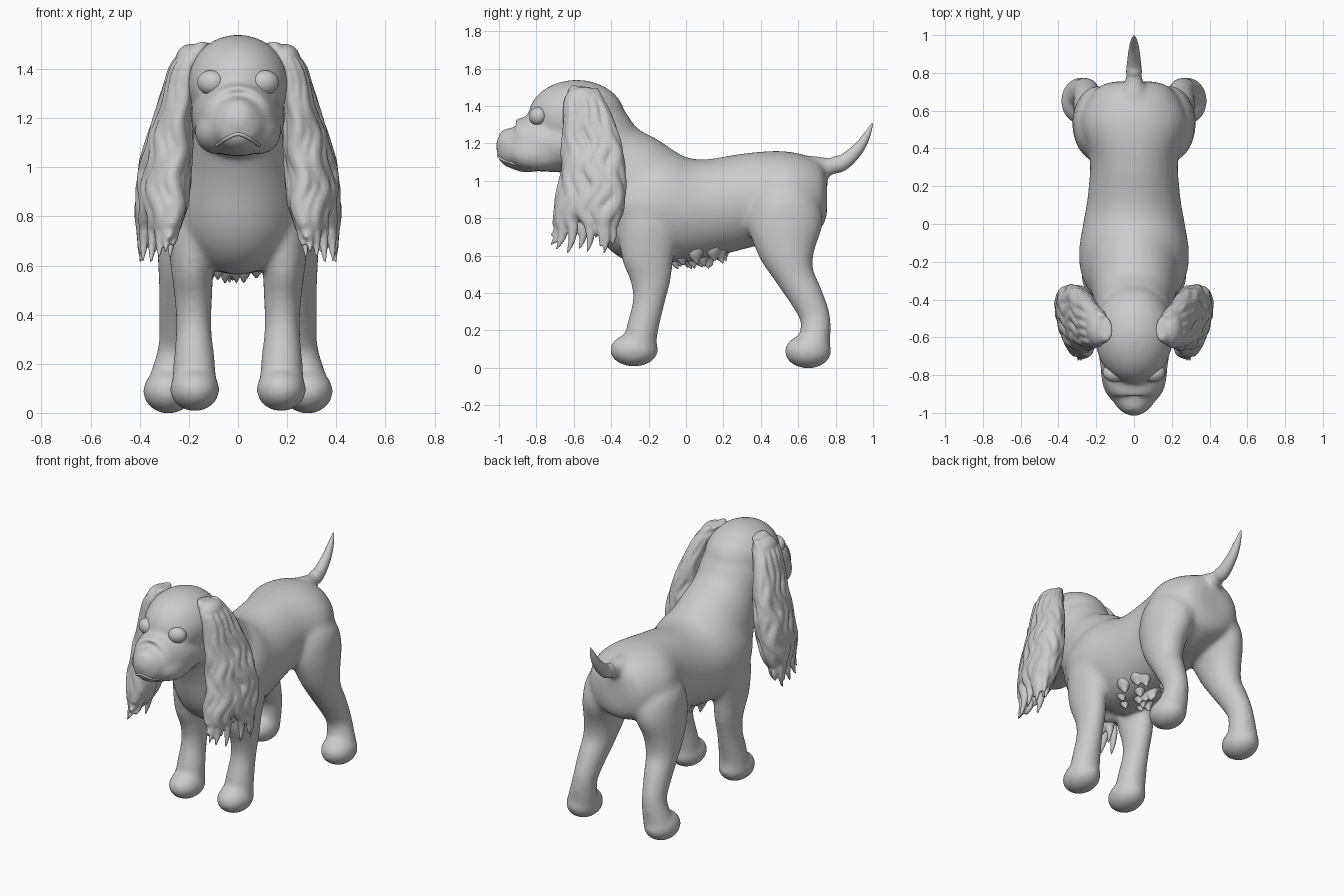
import bpy, bmesh, math, random
from mathutils import Vector, Matrix

if "Cube" in bpy.data.objects:
    bpy.data.objects.remove(bpy.data.objects["Cube"])

random.seed(4)


def smooth_rows(rows, n=5):
    """Catmull-Rom interpolation of ring rows (x, y, z, half width, half depth)."""
    out = []
    for i in range(len(rows) - 1):
        a, b = rows[max(i - 1, 0)], rows[i]
        c, d = rows[i + 1], rows[min(i + 2, len(rows) - 1)]
        for k in range(n):
            t = k / n
            out.append([0.5 * (2 * q + (r - p) * t + (2 * p - 5 * q + 4 * r - s) * t * t
                               + (3 * q - p - 3 * r + s) * t ** 3)
                        for p, q, r, s in zip(a, b, c, d)])
    return out + [list(rows[-1])]


def tube(bm, rows, side=1, sides=32, n=5):
    """Closed loft; rings stay square to the path in the y-z plane."""
    rows = smooth_rows(rows, n)
    rings = []
    for i, (x, y, z, rx, rd) in enumerate(rows):
        p, q = rows[max(i - 1, 0)], rows[min(i + 1, len(rows) - 1)]
        t = Vector((0, q[1] - p[1], q[2] - p[2])).normalized()
        v = Vector((0, -t.z, t.y))
        rings.append([bm.verts.new(Vector((side * (x + max(rx, .003) * math.cos(a)), y, z))
                                   + v * max(rd, .003) * math.sin(a))
                      for a in (2 * math.pi * k / sides for k in range(sides))])
    for r0, r1 in zip(rings, rings[1:]):
        for k in range(sides):
            j = (k + 1) % sides
            bm.faces.new((r0[k], r0[j], r1[j], r1[k]))
    bm.faces.new(rings[0][::-1])
    bm.faces.new(rings[-1])


def ball(bm, loc, radii, yaw=0):
    m = (Matrix.Translation(loc) @ Matrix.Rotation(yaw, 4, 'Z')
         @ Matrix.Diagonal((*radii, 1)))
    bmesh.ops.create_uvsphere(bm, u_segments=32, v_segments=20, radius=1, matrix=m)


def finish(bm, name, voxel=None, iterations=6):
    bmesh.ops.recalc_face_normals(bm, faces=bm.faces)
    for f in bm.faces:
        f.smooth = True
    me = bpy.data.meshes.new(name)
    bm.to_mesh(me)
    bm.free()
    ob = bpy.data.objects.new(name, me)
    bpy.context.collection.objects.link(ob)
    if voxel:
        r = ob.modifiers.new("Fuse", 'REMESH')
        r.mode, r.voxel_size, r.use_smooth_shade = 'VOXEL', voxel, True
        s = ob.modifiers.new("Soften", 'SMOOTH')
        s.factor, s.iterations = 0.5, iterations
    return ob


# Body: trunk, neck, head, tail root and legs fused into one skin
bm = bmesh.new()
tube(bm, [(0, .755, .92, .10, .09), (0, .715, .92, .20, .18), (0, .55, .92, .282, .238),
          (0, .35, .90, .235, .25), (0, .15, .86, .245, .259), (0, 0, .845, .27, .281),
          (0, -.15, .86, .292, .295), (0, -.28, .85, .275, .25), (0, -.38, .82, .21, .18),
          (0, -.43, .80, .10, .09)])
tube(bm, [(0, -.10, .80, .24, .30), (0, -.20, .88, .265, .325), (0, -.32, 1.03, .23, .265),
          (0, -.42, 1.15, .205, .21), (0, -.50, 1.28, .20, .195), (0, -.54, 1.36, .17, .16)])
ball(bm, (0, -.585, 1.342), (.209, .26, .198))
ball(bm, (0, -.65, 1.33), (.195, .18, .15))
tube(bm, [(0, -.50, 1.22, .16, .14), (0, -.60, 1.20, .192, .155), (0, -.75, 1.20, .18, .152),
          (0, -.85, 1.20, .155, .142), (0, -.92, 1.19, .12, .128), (0, -.965, 1.21, .088, .088),
          (0, -.99, 1.222, .06, .062), (0, -1.006, 1.228, .04, .042)])
ball(bm, (0, -.85, 1.10), (.11, .10, .056))

fore = [(.15, -.17, .97, .08, .10), (.175, -.19, .80, .112, .165), (.187, -.205, .62, .09, .146),
        (.182, -.19, .48, .078, .112), (.18, -.20, .35, .072, .086), (.178, -.235, .20, .086, .086),
        (.178, -.25, .10, .09, .09)]
hind = [(.10, .54, 1.04, .08, .08), (.16, .53, .92, .14, .17), (.188, .53, .78, .136, .203),
        (.215, .54, .63, .111, .158), (.228, .578, .50, .094, .108), (.24, .638, .39, .083, .093),
        (.252, .69, .27, .073, .082), (.27, .69, .16, .088, .083), (.28, .68, .09, .092, .085)]
for s in (1, -1):
    tube(bm, fore, s)
    ball(bm, (s * .176, -.278, .095), (.102, .131, .089))
    tube(bm, hind, s)
    ball(bm, (s * .283, .652, .088), (.105, .126, .092))
    # hanging upper lips
    ball(bm, (s * .085, -.785, 1.145), (.091, .16, .094))
    ball(bm, (s * .05, -.87, 1.165), (.07, .105, .065))
tail = [(0, .56, 1.05, .10, .08), (0, .68, 1.07, .075, .065), (0, .75, 1.072, .05, .053),
        (0, .80, 1.085, .041, .045), (0, .85, 1.105, .037, .041), (0, .92, 1.17, .029, .031),
        (0, .965, 1.24, .019, .02), (0, .997, 1.308, .004, .004)]
tube(bm, tail[:5])
body = finish(bm, "body", .0125, 24)

# Tail tip, emerging from the fused root
bm = bmesh.new()
tube(bm, [(0, .74, 1.07, .03, .03)] + tail[3:], sides=20)
finish(bm, "tail")

# Eyes
bm = bmesh.new()
for s in (1, -1):
    ball(bm, (s * .11, -.792, 1.345), (.057, .045, .05), s * .35)
finish(bm, "eyes")

# Mouth: fine lip line in a downturned arc, laid on the muzzle surface
bpy.context.view_layer.update()
bm = bmesh.new()
for k in range(-14, 15):
    t = k / 14
    spot = Vector((.085 * t, -2, 1.135 - .045 * abs(t) ** 1.5))
    hit, loc, *_ = body.ray_cast(spot, Vector((0, 1, 0)),
                                 depsgraph=bpy.context.evaluated_depsgraph_get())
    if hit:
        ball(bm, loc, (.009, .009, .008))
finish(bm, "mouth", .005, 3)

# Ears: a broad flap covered with wavy tapering locks
flap = [(.135, -.555, 1.505, .022, .05), (.165, -.555, 1.485, .045, .08), (.21, -.54, 1.42, .055, .10),
        (.24, -.52, 1.32, .05, .115), (.268, -.50, 1.18, .056, .128), (.298, -.495, 1.0, .070, .138),
        (.312, -.52, .84, .066, .15), (.322, -.54, .75, .05, .14)]
spine = smooth_rows(flap, 4)
locks = 14
phases = [(random.uniform(0, 6.3), random.uniform(-.045, .04), random.uniform(.85, 1.25))
          for _ in range(locks)]
for s, name in ((1, "left_ear"), (-1, "right_ear")):
    bm = bmesh.new()
    tube(bm, flap[:-1] + [(.318, -.53, .78, .04, .11)], s)
    ball(bm, (s * .19, -.55, 1.435), (.065, .098, .068))
    for i, (ph, drop, fat) in enumerate(phases):
        a0 = math.tau * i / locks
        # middle and outer locks hang lowest
        drop += .035 * math.cos(a0) - .05 * abs(math.sin(a0)) + .02
        path = []
        for k, (x, y, z, rx, ry) in enumerate(spine[7:]):
            u = k / (len(spine) - 8)
            a = a0 + .2 * math.sin(z * 27 + ph * .35) * min(1, u * 2)
            r = fat * (.012 + .031 * min(1, u * 1.8)) * (1 if u < .8 else 1 - 1.6 * (u - .8))
            # front edge curls inwards, rear edge flares outwards
            twist = .045 * u * math.sin(a)
            path.append((x + rx * math.cos(a) + twist, y + ry * math.sin(a), z, r * .8, r))
        x, y, z, _, _ = path[-1]
        path.append((x + .004, y + .10 * (y + .53), z - .06 - drop * .5, .017, .019))
        path.append((x + .008, y - .02 + .18 * (y + .53), z - .115 - drop, .005, .005))
        tube(bm, path, s, sides=10, n=2)
    finish(bm, name, .0085, 3)

# Belly fringe: small hanging tufts rooted in the skin
bm = bmesh.new()
for i in range(15):
    x = random.uniform(-.12, .12)
    y = -.06 + .26 * i / 14
    top = .575 + 1.3 * x * x + .25 * max(0, y - .06)
    tip = top - random.uniform(.035, .07)
    tube(bm, [(x, y, top + .06, .05, .055), (x, y, top + .015, .038, .042),
              (x, y + .006, (top + tip) / 2, .016, .018), (x, y + .018, tip, .004, .004)],
         sides=12, n=3)
finish(bm, "belly_fringe", .008, 2)
